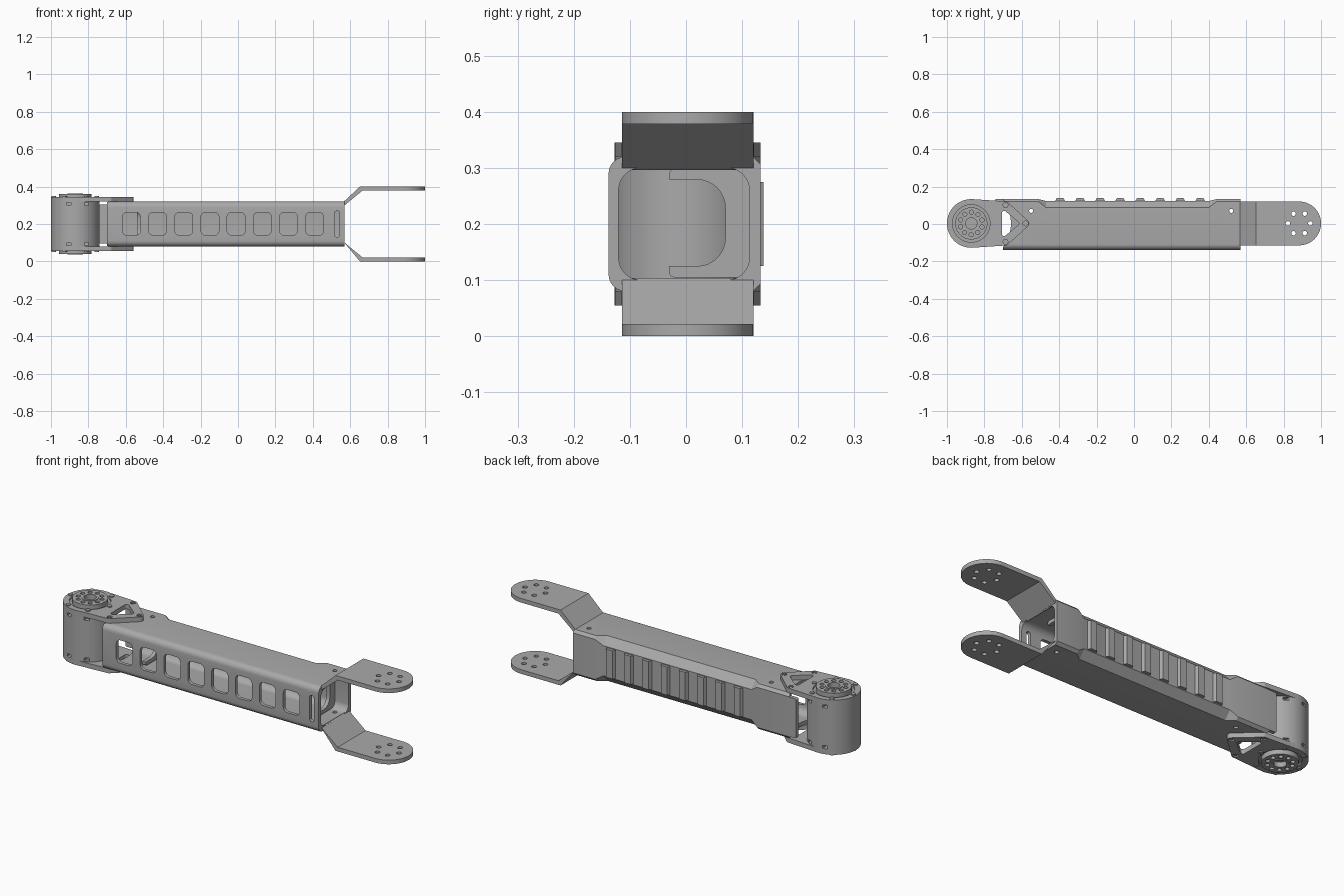
import bpy, bmesh, math
from mathutils import Vector
from mathutils.geometry import convex_hull_2d

if "Cube" in bpy.data.objects:
    bpy.data.objects.remove(bpy.data.objects["Cube"])

grey = bpy.data.materials.new("satin grey")
grey.use_nodes = True
grey.diffuse_color = (0.4, 0.4, 0.4, 1)
grey.node_tree.nodes["Principled BSDF"].inputs["Base Color"].default_value = (0.4, 0.4, 0.4, 1)

MX, MY, MR = -0.87, 0.003, 0.13      # motor centre and radius
MID = 0.2                            # height of the symmetry plane


def finish(bm, name):
    bmesh.ops.recalc_face_normals(bm, faces=bm.faces)
    mesh = bpy.data.meshes.new(name)
    bm.to_mesh(mesh)
    bm.free()
    obj = bpy.data.objects.new(name, mesh)
    bpy.context.collection.objects.link(obj)
    mesh.materials.append(grey)
    return obj


def add_prism(bm, circles, lo, hi, axis, seg=32):
    """Extrude the hull of circles (a, b, radius) along an axis."""
    pts = []
    for a, b, r in circles:
        n = seg if r else 1
        pts += [Vector((a + r * math.cos(math.tau * i / n),
                        b + r * math.sin(math.tau * i / n))) if r else Vector((a, b))
                for i in range(n)]
    pts = [pts[i] for i in convex_hull_2d(pts)]
    place = {"x": lambda p, h: (h, p.x, p.y),
             "y": lambda p, h: (p.x, h, p.y),
             "z": lambda p, h: (p.x, p.y, h)}[axis]
    rings = [[bm.verts.new(place(p, h)) for p in pts] for h in (lo, hi)]
    skin(bm, rings)


def skin(bm, rings):
    for a, b in zip(rings, rings[1:]):
        for i in range(len(a)):
            j = (i + 1) % len(a)
            bm.faces.new((a[i], a[j], b[j], b[i]))
    bm.faces.new(rings[0])
    bm.faces.new(rings[-1])


def prism(name, circles, lo, hi, axis, seg=32):
    bm = bmesh.new()
    add_prism(bm, circles, lo, hi, axis, seg)
    return finish(bm, name)


def rounded(a0, a1, b0, b1, r):
    return [(a, b, r) for a in (a0 + r, a1 - r) for b in (b0 + r, b1 - r)]


def cut(obj, specs):
    """Subtract a set of separate prisms."""
    bm = bmesh.new()
    for s in specs:
        add_prism(bm, *s)
    cutter = finish(bm, "cutter")
    cutter.hide_render = True
    mod = obj.modifiers.new("cut", "BOOLEAN")
    mod.operation, mod.solver, mod.object = "DIFFERENCE", "EXACT", cutter
    bpy.context.view_layer.objects.active = obj
    bpy.ops.object.modifier_apply(modifier=mod.name)
    bpy.data.objects.remove(cutter)


def polar(n, radius, cx, cy, start=0.0):
    return [(cx + radius * math.cos(start + math.tau * i / n),
             cy + radius * math.sin(start + math.tau * i / n)) for i in range(n)]


def levels(top, lo, hi):
    return (lo, hi) if top else (2 * MID - hi, 2 * MID - lo)


# Housing tube: rounded front corners, deeper rear chamfers in the middle
def section(x, back, dy, dz):
    half, front, r = 0.12, -0.138, 0.03
    arc = [(front + r - r * math.sin(t * math.pi / 12), half - r + r * math.cos(t * math.pi / 12))
           for t in range(7)]
    upper = [(back, half - dz), (back - dy, half)] + arc
    return [(x, y, MID + z) for y, z in upper] + [(x, y, MID - z) for y, z in reversed(upper)]


END, MIDDLE = (0.133, 0.014, 0.014), (0.123, 0.035, 0.04)
bm = bmesh.new()
skin(bm, [[bm.verts.new(p) for p in section(x, *shape)] for x, shape in
          ((-0.7, END), (-0.51, END), (-0.47, MIDDLE), (0.4, MIDDLE), (0.44, END), (0.57, END))])
housing = finish(bm, "housing")
cut(housing, [(rounded(-0.12, 0.113, 0.1, 0.3, 0.04), -0.8, 0.7, "x")])
windows = [(rounded(x - 0.048, x + 0.048, 0.14, 0.262, 0.025), -0.2, -0.08, "y")
           for x in [-0.57 + 0.14 * i for i in range(8)]]
windows.append((rounded(0.517, 0.542, 0.13, 0.27, 0.012), -0.2, -0.08, "y"))
screws = [([(x, 0.07, 0.011)], lo, lo + 0.1, "z", 16)
          for x in (-0.55, 0.52) for lo in (0.04, 0.26)]
cut(housing, windows + screws)
cut(housing, [([(MX, MY, 0.212)], -0.1, 0.5, "z", 96)])

# Rear lip reaching toward the motor
prism("rear_lip", rounded(-0.74, -0.66, 0.095, 0.305, 0.008), 0.113, 0.133, "y")

# Raised vertical ribs on the rear wall
for i in range(8):
    x = -0.395 + 0.107 * i
    prism(f"rear_rib_{i + 1}", [(x - 0.03, 0.115, 0), (x + 0.03, 0.115, 0),
                               (x - 0.018, 0.138, 0), (x + 0.018, 0.138, 0)], 0.125, 0.275, "z")

# Inner U-shaped bulkheads
for name, x in (("fork_bulkhead", 0.48), ("motor_bulkhead", -0.53)):
    wall = prism(name, rounded(-0.03, 0.118, 0.105, 0.298, 0.009), x - 0.01, x + 0.01, "x")
    cut(wall, [(rounded(-0.2, 0.07, 0.125, 0.279, 0.05), x - 0.1, x + 0.1, "x")])

# Motor drum with small side slots
drum = prism("motor_drum", [(MX, MY, MR)], 0.07, 0.33, "z", 96)
cut(drum, [(rounded(x - 0.012, x + 0.012, z - 0.008, z + 0.008, 0.003), lo, lo + 0.05, "y")
           for x in (MX - 0.035, MX + 0.06) for z in (0.092, 0.308)
           for lo in (MY - 0.145, MY + 0.095)])

for top in (True, False):
    side = "top" if top else "bottom"

    # Motor plate: disc with a three-point tail bolted on the housing
    corners = [(-0.687, MY + 0.098), (-0.687, MY - 0.098), (-0.58, MY)]
    plate = prism(side + "_motor_plate", [(MX, MY, MR)] + [(x, y, 0.02) for x, y in corners],
                  *levels(top, 0.32, 0.345), "z", 96)
    bolts = polar(6, 0.115, MX, MY)
    hole = levels(top, 0.335, 0.4)
    cut(plate, [([(-0.694, MY + 0.055, 0.012), (-0.694, MY - 0.055, 0.012), (-0.628, MY, 0.012)],
                 0, 0.4, "z"),
                ([(MX, MY, 0.1)], *hole, "z", 64)]
        + [([(x, y, 0.013)], *hole, "z", 20) for x, y in corners])

    # Bolt heads around the rim and in the tail
    bm = bmesh.new()
    for x, y in bolts:
        add_prism(bm, [(x, y, 0.012)], *levels(top, 0.34, 0.35), "z", 16)
    for x, y in corners:
        add_prism(bm, [(x, y, 0.007)], *levels(top, 0.33, 0.343), "z", 6)
    finish(bm, side + "_plate_bolts")

    # Output hub with a bore and a ring of screw holes
    hub = prism(side + "_hub", [(MX, MY, 0.086)], *levels(top, 0.33, 0.361), "z", 64)
    deep = levels(top, 0.348, 0.4)
    cut(hub, [([(MX, MY, 0.03)], *levels(top, 0.338, 0.4), "z")]
        + [([(x, y, 0.011)], *deep, "z", 16) for x, y in polar(10, 0.06, MX, MY, 0.3)])
    ring = prism(side + "_hub_ring", [(MX, MY, 0.042)], *levels(top, 0.355, 0.364), "z", 48)
    cut(ring, [([(MX, MY, 0.03)], 0, 0.4, "z")])

    # Fork arm: rounded end plate, sloped web and inner root
    arm = prism(side + "_fork_plate", [(0.883, MY, 0.117), (0.655, MY - 0.117, 0),
                                       (0.655, MY + 0.117, 0)],
                *levels(top, 0.378, 0.4), "z", 96)
    cut(arm, [([(x, y, 0.012)], *levels(top, 0.3, 0.5), "z", 20)
              for x, y in polar(6, 0.06, 0.883, MY)])
    web = [(0.565, 0.296), (0.565, 0.319), (0.652, 0.4), (0.665, 0.378), (0.66, 0.4)]
    prism(side + "_fork_web", [(x, z if top else 2 * MID - z, 0) for x, z in web],
          MY - 0.117, MY + 0.117, "y")

# Smooth round surfaces while keeping edges crisp
bpy.ops.object.select_all(action="DESELECT")
for obj in bpy.context.scene.objects:
    if obj.type == "MESH" and obj.data.materials and obj.data.materials[0] == grey:
        obj.select_set(True)
        bpy.context.view_layer.objects.active = obj
bpy.ops.object.shade_smooth_by_angle(angle=math.radians(30))
